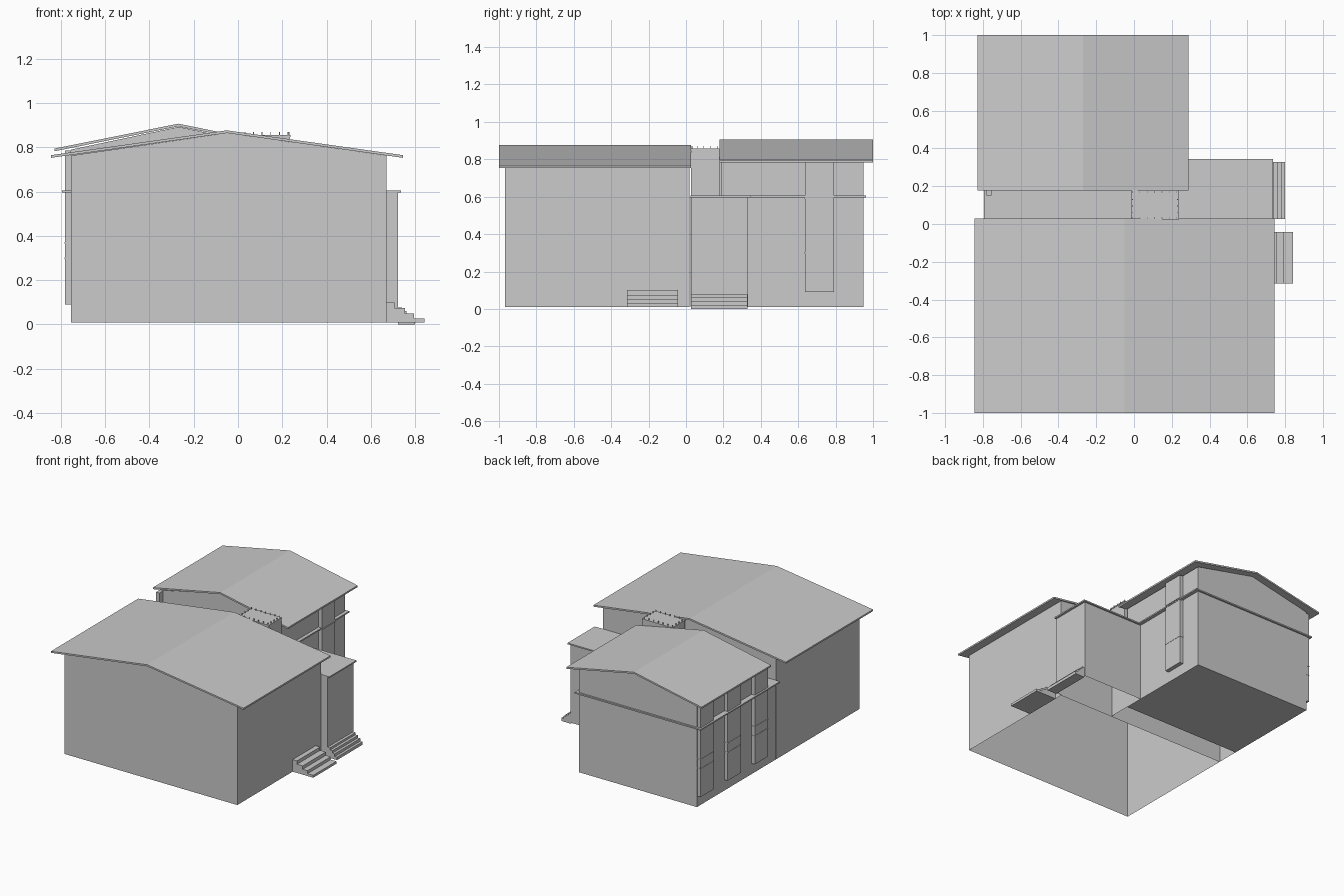
import bpy, bmesh

if "Cube" in bpy.data.objects:
    bpy.data.objects.remove(bpy.data.objects["Cube"])


def finish(name, bm):
    bmesh.ops.recalc_face_normals(bm, faces=bm.faces)
    mesh = bpy.data.meshes.new(name)
    bm.to_mesh(mesh)
    bm.free()
    obj = bpy.data.objects.new(name, mesh)
    bpy.context.collection.objects.link(obj)
    return obj


def prism(name, profile, y0, y1):
    """Extrude an x-z profile along y."""
    bm = bmesh.new()
    face = bm.faces.new([bm.verts.new((x, y0, z)) for x, z in profile])
    ext = bmesh.ops.extrude_face_region(bm, geom=[face])["geom"]
    bmesh.ops.translate(bm, vec=(0, y1 - y0, 0),
                        verts=[v for v in ext if isinstance(v, bmesh.types.BMVert)])
    return finish(name, bm)


def box(name, x, y, z, skip_bottom=False):
    obj = prism(name, [(x[0], z[0]), (x[1], z[0]), (x[1], z[1]), (x[0], z[1])], *y)
    if skip_bottom:
        bm = bmesh.new()
        bm.from_mesh(obj.data)
        low = [f for f in bm.faces if f.normal.z < -0.9]
        bmesh.ops.delete(bm, geom=low, context='FACES')
        bm.to_mesh(obj.data)
        bm.free()
    return obj


def gable_roof(name, x0, x1, y, eave, ridge, t=0.012):
    mid = (x0 + x1) / 2
    prism(name, [(x0, eave), (mid, ridge), (x1, eave),
                 (x1, eave - t), (mid, ridge - t), (x0, eave - t)], *y)


def gable_wall(name, x0, x1, mid, z, peak, y):
    prism(name, [(x0, z), (x1, z), (mid, peak)], y, y + 0.004)


def steps(name, edges, heights, y, z0):
    """Staircase profile descending towards +x; edges has one more entry than heights."""
    prof = [(edges[0], z0)]
    for i, h in enumerate(heights):
        prof += [(edges[i], h), (edges[i + 1], h)]
    prism(name, prof + [(edges[-1], z0)], *y)


# Front building: open-bottomed walls, gables, roof
box("front_walls", (-0.755, 0.672), (-0.968, 0.018), (0.01, 0.763), True)
for i, y in enumerate((-0.968, 0.014)):
    gable_wall(f"front_gable_{i}", -0.755, 0.672, -0.05, 0.763, 0.865, y)
gable_roof("front_roof", -0.845, 0.745, (-1.0, 0.028), 0.765, 0.877)

# Back building: lower walls, ledge, upper walls, gables, roof
box("link_walls", (-0.755, 0.22), (0.024, 0.19), (0.01, 0.597), True)
box("back_lower_walls", (-0.755, 0.22), (0.19, 0.95), (0.01, 0.597))
box("back_ledge", (-0.795, 0.245), (0.026, 0.963), (0.596, 0.606))
box("back_upper_walls", (-0.755, 0.22), (0.19, 0.95), (0.606, 0.79))
for i, y in enumerate((0.19, 0.946)):
    gable_wall(f"back_gable_{i}", -0.755, 0.22, -0.268, 0.79, 0.893, y)
gable_roof("back_roof", -0.828, 0.288, (0.178, 1.0), 0.795, 0.907)


# Projecting window bays with storey bands
def bay(name, x, y0, y1, top_band):
    box(name, x, (y0, y1), (0.09, 0.596))
    box(name + "_upper", x, (y0, y1), (0.606, 0.785))
    for k, z in enumerate((0.30, top_band)):
        box(f"{name}_band_{k}", (x[0] - 0.002, x[1] + 0.002),
            (y0 - 0.002, y1 + 0.002), (z - 0.003, z + 0.003))


for i in range(3):
    y0 = 0.79 - i * 0.32
    bay(f"left_bay_{i}", (-0.782, -0.754), y0, y0 + 0.155, 0.37)
bay("right_bay", (0.219, 0.25), 0.635, 0.79, 0.592)

# Stair tower between the buildings, with a kerb and railing posts
box("tower", (-0.012, 0.235), (0.026, 0.178), (0.606, 0.852))
box("tower_cap", (-0.014, 0.238), (0.024, 0.18), (0.848, 0.857))
for i in range(7):
    x = -0.008 + i * 0.039
    for j, y in enumerate((0.032, 0.17)):
        box(f"tower_post_{i}_{j}", (x - 0.002, x + 0.002), (y - 0.002, y + 0.002), (0.857, 0.87))
for i in range(3):
    y = 0.06 + i * 0.035
    for j, x in enumerate((-0.008, 0.23)):
        box(f"tower_side_post_{i}_{j}", (x - 0.002, x + 0.002), (y - 0.002, y + 0.002), (0.857, 0.87))

# Entrance block with flat roof
box("entrance_walls", (0.22, 0.722), (0.026, 0.332), (0.01, 0.596), True)
box("entrance_roof", (0.22, 0.737), (0.024, 0.345), (0.596, 0.606))

# Outside steps
steps("front_steps", [0.672, 0.708, 0.755, 0.795, 0.842],
      [0.10, 0.075, 0.05, 0.028], (-0.315, -0.042), 0.01)
steps("entrance_steps", [0.722, 0.742, 0.762, 0.781, 0.80],
      [0.076, 0.06, 0.042, 0.022], (0.026, 0.328), 0.0)
